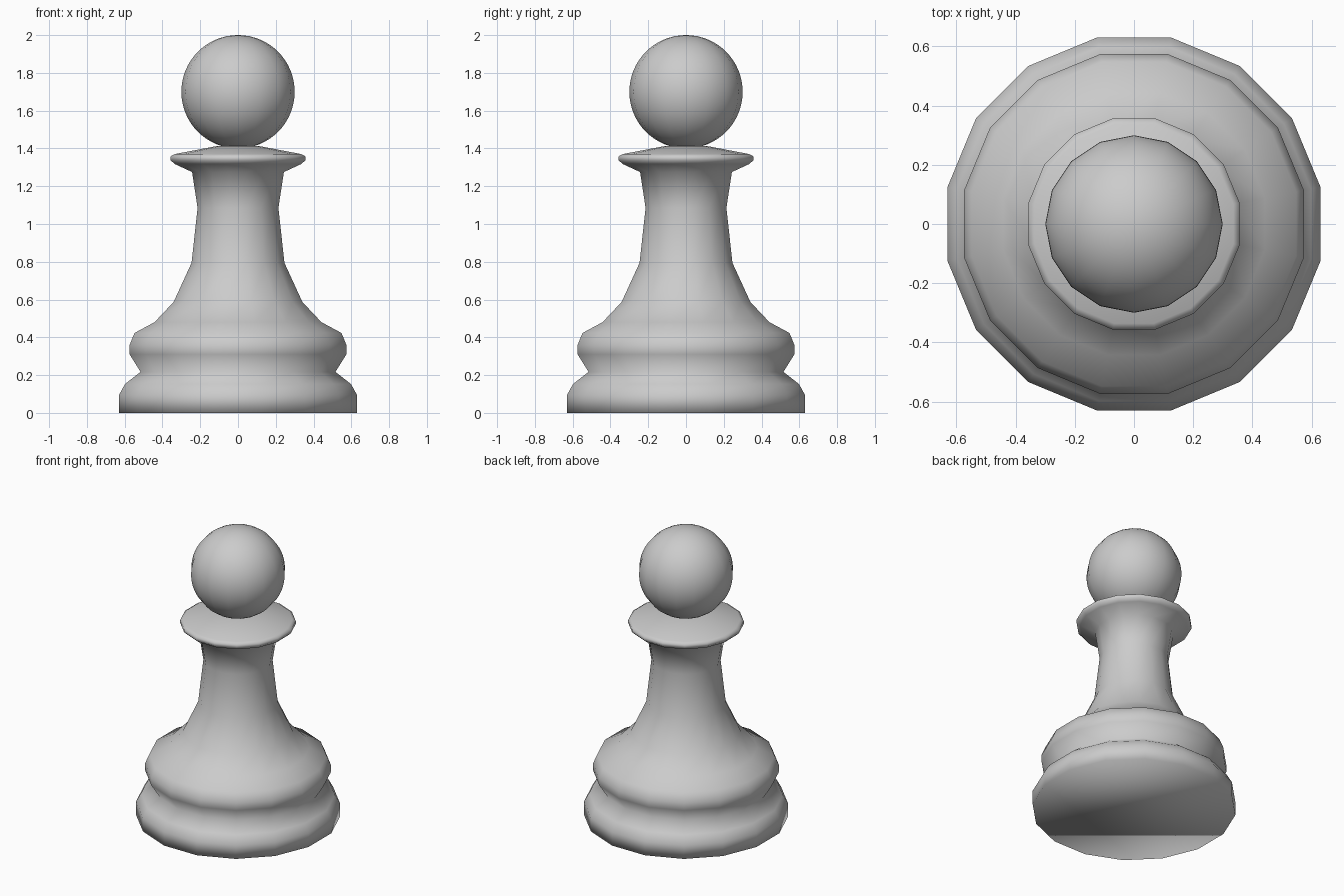
import bpy, bmesh
from math import radians, cos, sin, pi

if "Cube" in bpy.data.objects:
    bpy.data.objects.remove(bpy.data.objects["Cube"])

SIDES = 16


def lathe(name, profile):
    """Turn a (half-width, height) profile into a capped 16-sided solid with flats on the axes."""
    bm = bmesh.new()
    rings = []
    for half_width, z in profile:
        r = half_width / cos(pi / SIDES)
        angles = [2 * pi * (i + 0.5) / SIDES for i in range(SIDES)]
        rings.append([bm.verts.new((r * cos(a), r * sin(a), z)) for a in angles])
    for low, high in zip(rings, rings[1:]):
        for i in range(SIDES):
            j = (i + 1) % SIDES
            bm.faces.new((low[i], low[j], high[j], high[i]))
    bm.faces.new(rings[0][::-1])
    bm.faces.new(rings[-1])
    mesh = bpy.data.meshes.new(name)
    bm.to_mesh(mesh)
    bm.free()
    mesh.shade_smooth()
    obj = bpy.data.objects.new(name, mesh)
    bpy.context.collection.objects.link(obj)
    return obj


# Turned body: foot, groove, bulge, stem and collar
lathe("body", [
    (0.63, 0.0), (0.63, 0.095), (0.598, 0.153), (0.516, 0.217),
    (0.574, 0.31), (0.574, 0.36), (0.548, 0.423), (0.442, 0.48),
    (0.341, 0.587), (0.246, 0.794), (0.214, 1.085), (0.243, 1.275),
    (0.336, 1.318), (0.357, 1.338), (0.357, 1.358), (0.336, 1.37),
    (0.11, 1.413),
])

# Round head
bpy.ops.mesh.primitive_uv_sphere_add(segments=SIDES, ring_count=32, radius=0.3,
                                     location=(0, 0, 1.7))
head = bpy.context.object
head.name = "head"
head.data.shade_smooth()
